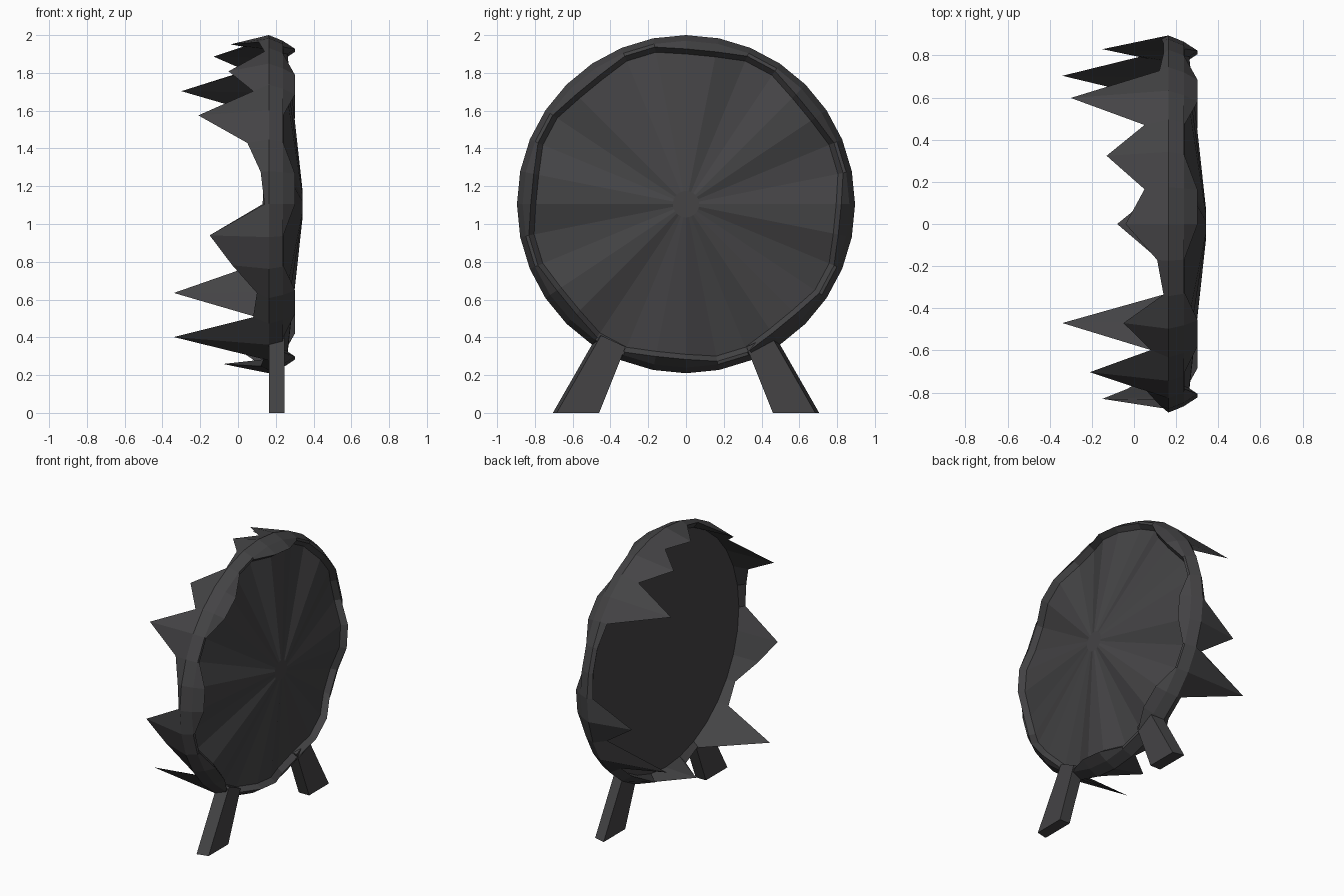
import bpy, bmesh
from math import sin, cos, pi

if "Cube" in bpy.data.objects:
    bpy.data.objects.remove(bpy.data.objects["Cube"])

N, CZ = 32, 1.105

mat = bpy.data.materials.new("dark_iron")
mat.diffuse_color = (0.058, 0.057, 0.06, 1)
mat.use_nodes = True
mat.node_tree.nodes["Principled BSDF"].inputs["Base Color"].default_value = mat.diffuse_color


def make_object(name, bm):
    bmesh.ops.recalc_face_normals(bm, faces=bm.faces)
    me = bpy.data.meshes.new(name)
    bm.to_mesh(me)
    bm.free()
    me.materials.append(mat)
    ob = bpy.data.objects.new(name, me)
    bpy.context.collection.objects.link(ob)
    return ob


def ring(bm, radius, x):
    """Ring of N vertices around the x axis; radius and x are functions of the index."""
    return [bm.verts.new((x(k), radius(k) * cos(2 * pi * k / N),
                          CZ + radius(k) * sin(2 * pi * k / N))) for k in range(N)]


def bridge(bm, a, b):
    for k in range(N):
        j = (k + 1) % N
        bm.faces.new((a[k], a[j], b[j], b[k]))


def raised(k):
    return k % 4 in (0, 3)


# how far each broken spike reaches back, counted from +y around towards the top
spikes = [.13, .14, .14, .12, -.30, .05, -.13, .05,
          -.04, .11, .14, -.05, .08, -.21, .05, .12,
          .14, -.15, -.03, .10, .08, -.34, .14, .12,
          -.08, .13, .02, .10, .10, -.34, .08, -.15]

# wheel body: back cap, jagged spikes, tapered rim with raised teeth, fluted cone
bm = bmesh.new()
loops = [
    ring(bm, lambda k: .835, lambda k: .163),
    ring(bm, lambda k: .875 if spikes[k] > .1 else .846, lambda k: spikes[k]),
    ring(bm, lambda k: .895, lambda k: .163),
    ring(bm, lambda k: .865, lambda k: .237),
    ring(bm, lambda k: .822 if raised(k) else .848, lambda k: .302 if raised(k) else .24),
    ring(bm, lambda k: .795 if raised(k) else .82, lambda k: .262 if raised(k) else .205),
    ring(bm, lambda k: .07, lambda k: .342),
]
for a, b in zip(loops, loops[1:]):
    bridge(bm, a, b)
bm.faces.new(loops[0])
bm.faces.new(loops[-1])
make_object("spiked_disc", bm)

# splayed legs: slanted prisms, mirrored left and right
profile = [(.46, 0), (.705, 0), (.49, .375), (.45, .41), (.32, .35)]
for side, name in ((1, "back_leg"), (-1, "front_leg")):
    bm = bmesh.new()
    rear = [bm.verts.new((.163, side * y, z)) for y, z in profile]
    fore = [bm.verts.new((.245, side * (y - (.02 if y > .48 else 0)), z)) for y, z in profile]
    n = len(profile)
    bm.faces.new(rear)
    bm.faces.new(fore)
    for i in range(n):
        j = (i + 1) % n
        bm.faces.new((rear[i], rear[j], fore[j], fore[i]))
    make_object(name, bm)
